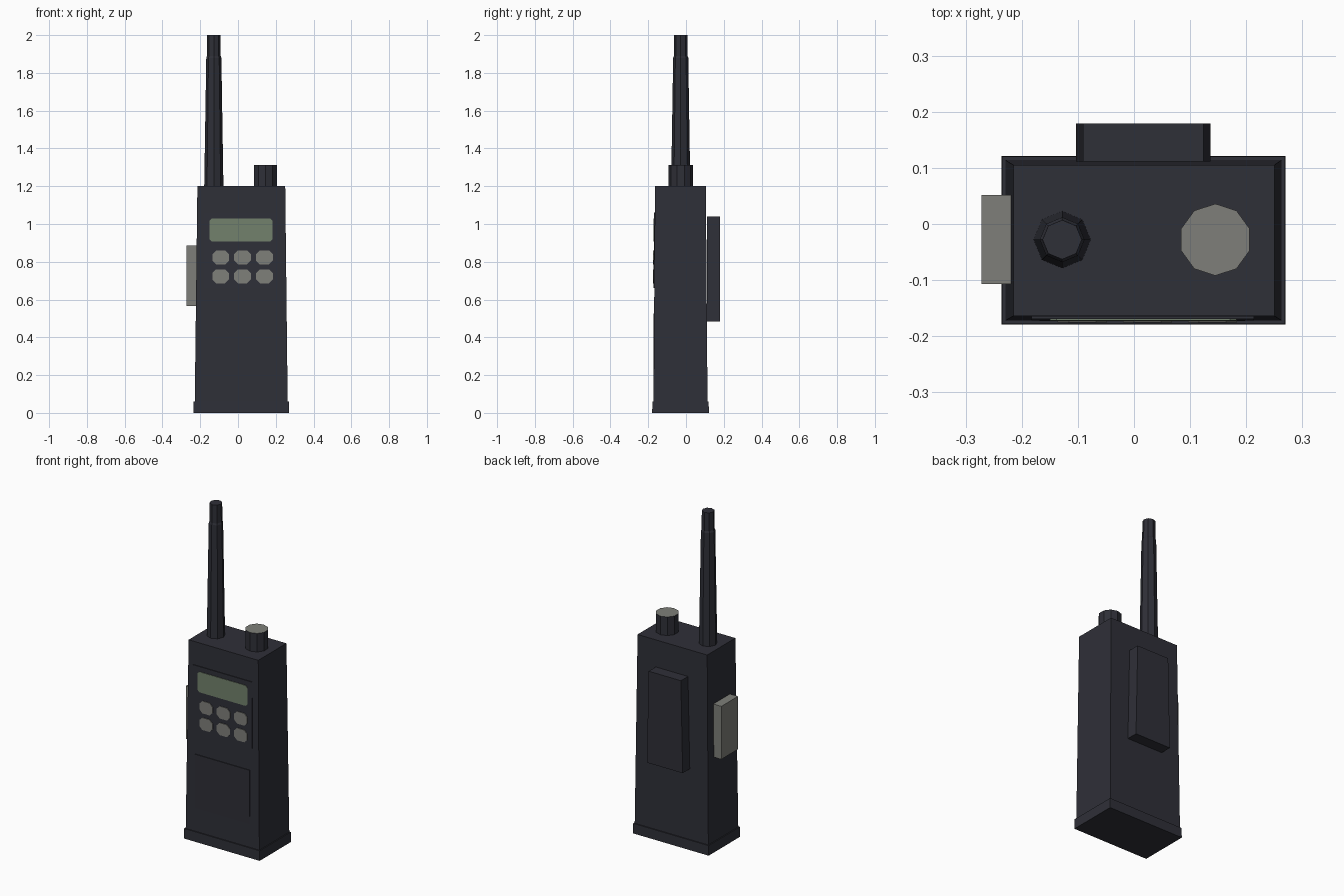
import bpy, bmesh, math

if "Cube" in bpy.data.objects:
    bpy.data.objects.remove(bpy.data.objects["Cube"])


def material(name, rgb):
    m = bpy.data.materials.new(name)
    m.diffuse_color = (*rgb, 1)
    m.use_nodes = True
    m.node_tree.nodes["Principled BSDF"].inputs["Base Color"].default_value = m.diffuse_color
    return m


DARK = material("dark_plastic", (0.028, 0.029, 0.039))
GREY = material("grey_rubber", (0.21, 0.212, 0.192))
GREEN = material("screen_green", (0.17, 0.22, 0.15))


def loft(name, rings, *mats):
    """Skin a list of equal-length point rings and cap both ends."""
    bm = bmesh.new()
    loops = [[bm.verts.new(p) for p in ring] for ring in rings]
    n = len(loops[0])
    for a, b in zip(loops, loops[1:]):
        for i in range(n):
            j = (i + 1) % n
            bm.faces.new((a[i], a[j], b[j], b[i]))
    bm.faces.new(loops[0][::-1])
    bm.faces.new(loops[-1])
    bmesh.ops.recalc_face_normals(bm, faces=bm.faces)
    me = bpy.data.meshes.new(name)
    bm.to_mesh(me)
    bm.free()
    for m in mats:
        me.materials.append(m)
    ob = bpy.data.objects.new(name, me)
    bpy.context.collection.objects.link(ob)
    return ob


def rect(x0, x1, y0, y1, z):
    return [(x0, y0, z), (x1, y0, z), (x1, y1, z), (x0, y1, z)]


def circle(cx, cy, r, z, n):
    angles = [math.pi / 2 + 2 * math.pi * i / n for i in range(n)]
    return [(cx + r * math.cos(a), cy + r * math.sin(a), z) for a in angles]


def front_y(z):
    """Depth of the sloping body front at height z."""
    return -0.172 + 0.008 * (z - 0.06) / 1.14


def front_plate(name, x0, x1, z0, z1, cut, proud, mat, proud_low=None):
    """Thin plate with clipped corners lying on the body front."""
    low = proud if proud_low is None else proud_low
    c = cut
    if c:
        pts = [(x0 + c, z0), (x1 - c, z0), (x1, z0 + c), (x1, z1 - c),
               (x1 - c, z1), (x0 + c, z1), (x0, z1 - c), (x0, z0 + c)]
    else:
        pts = [(x0, z0), (x1, z0), (x1, z1), (x0, z1)]

    def out(z):
        return low + (proud - low) * (z - z0) / (z1 - z0)
    return loft(name, [[(x, front_y(z) + 0.001, z) for x, z in pts],
                       [(x, front_y(z) - out(z), z) for x, z in pts]], mat)


# Tapered body and base rim
loft("body", [rect(-0.229, 0.263, -0.172, 0.114, 0.05),
              rect(-0.215, 0.250, -0.164, 0.105, 1.2)], DARK)
loft("base_rim", [rect(-0.236, 0.270, -0.179, 0.121, 0),
                  rect(-0.235, 0.269, -0.178, 0.120, 0.06)], DARK)

# Antenna
loft("antenna", [circle(-0.128, -0.028, r, z, 8) for r, z in
                 ((0.051, 1.19), (0.040, 1.88), (0.036, 1.89), (0.035, 2.0))], DARK)

# Knob: dark sides, grey top face
knob = loft("volume_knob", [circle(0.145, -0.028, 0.064, z, 10) for z in (1.19, 1.312)],
            DARK, GREY)
for f in knob.data.polygons:
    f.material_index = 1 if f.normal.z > 0.5 else 0

# Talk button on the left side, belt clip on the back
loft("talk_button", [rect(-0.272, -0.21, -0.107, 0.052, z) for z in (0.565, 0.885)], GREY)
loft("belt_clip", [rect(-0.103, 0.136, 0.111, 0.179, 0.485),
                   rect(-0.091, 0.124, 0.111, 0.179, 1.04)], DARK)

# Control panel, screen and keys
front_plate("control_panel", -0.183, 0.214, 0.66, 1.06, 0, 0.004, DARK)
front_plate("screen", -0.150, 0.183, 0.907, 1.03, 0.012, 0.007, GREEN)
for row, z in enumerate((0.823, 0.723)):
    for col, x in enumerate((-0.092, 0.024, 0.140)):
        front_plate(f"key_{row}_{col}", x - 0.044, x + 0.044, z - 0.037, z + 0.037,
                    0.02, 0.008, GREY)

# Battery cover fading into the body toward the bottom
front_plate("battery_cover", -0.168, 0.198, 0.2, 0.525, 0, 0.004, DARK, 0.0005)
